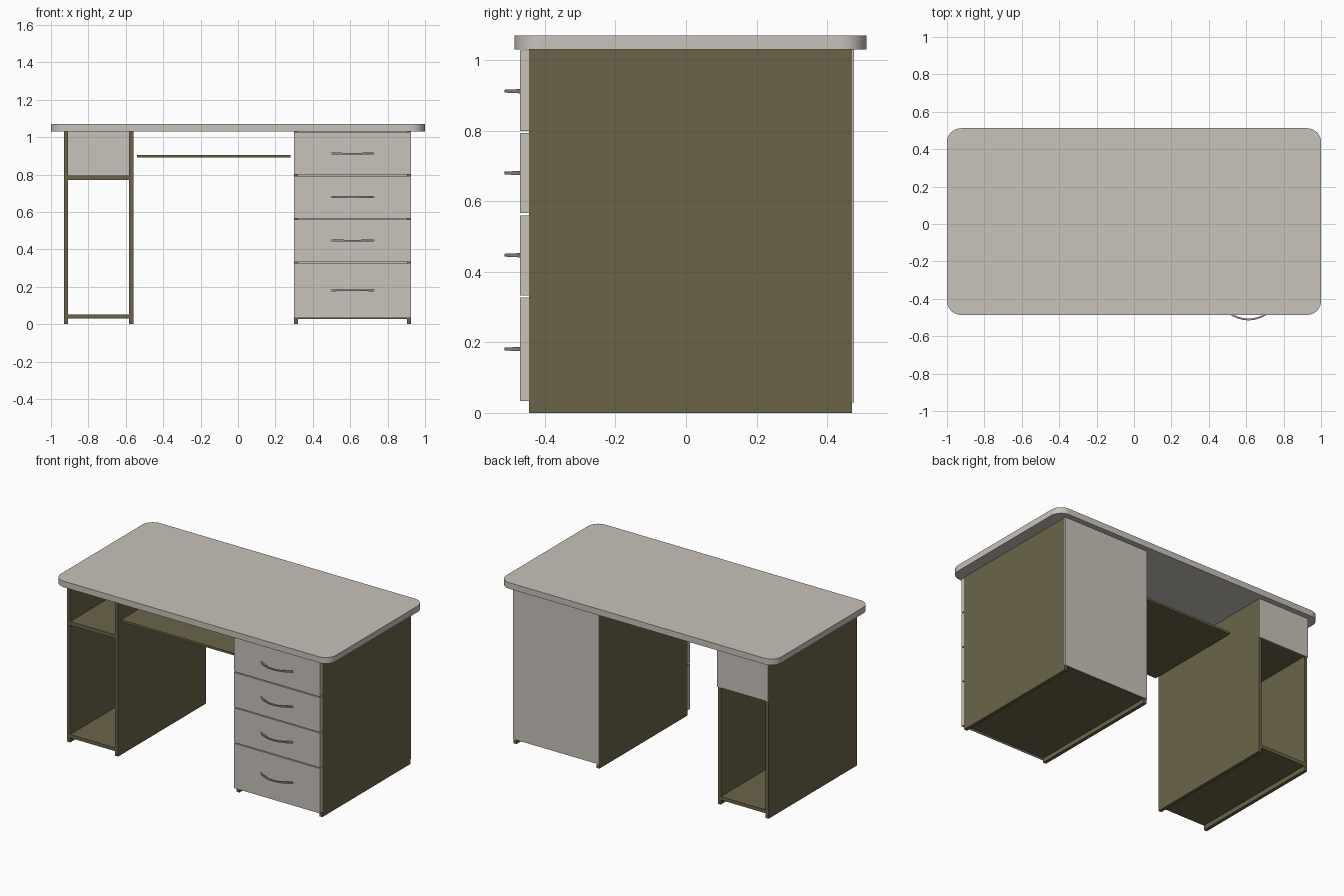
import bpy, bmesh, math

default = bpy.data.objects.get("Cube")
if default:
    bpy.data.objects.remove(default, do_unlink=True)


def material(name, rgb):
    m = bpy.data.materials.new(name)
    m.use_nodes = True
    m.diffuse_color = (*rgb, 1)
    m.node_tree.nodes["Principled BSDF"].inputs["Base Color"].default_value = (*rgb, 1)
    return m


pale = material("pale laminate", (0.577, 0.539, 0.491))
olive = material("olive brown board", (0.147, 0.127, 0.067))
metal = material("grey metal", (0.31, 0.30, 0.29))


def finish(name, bm, mat):
    bmesh.ops.recalc_face_normals(bm, faces=bm.faces[:])
    mesh = bpy.data.meshes.new(name)
    bm.to_mesh(mesh)
    bm.free()
    mesh.materials.append(mat)
    obj = bpy.data.objects.new(name, mesh)
    bpy.context.collection.objects.link(obj)
    return obj


def smooth(obj):
    bpy.ops.object.select_all(action='DESELECT')
    obj.select_set(True)
    bpy.context.view_layer.objects.active = obj
    bpy.ops.object.shade_smooth_by_angle(angle=math.radians(35))


def board(name, x, y, z, mat, corner=0):
    """Box spanning the given ranges, optionally with rounded upright corners."""
    bm = bmesh.new()
    bmesh.ops.create_cube(bm, size=1)
    for v in bm.verts:
        v.co = [(a + b) / 2 + c * (b - a) for c, (a, b) in zip(v.co, (x, y, z))]
    if corner:
        upright = [e for e in bm.edges
                   if abs(e.verts[0].co.z - e.verts[1].co.z) > 0.001]
        bmesh.ops.bevel(bm, geom=upright, offset=corner, segments=10,
                        profile=0.5, affect='EDGES')
    obj = finish(name, bm, mat)
    if corner:
        smooth(obj)
    return obj


FRONT, BACK, TOP = -0.445, 0.47, 1.03
DEPTH = (FRONT, BACK)
BACKING = (BACK, BACK + 0.006)
THICK = 0.022

# Worktop
board("worktop", (-1, 1), (-0.486, 0.512), (TOP, 1.07), pale, corner=0.075)

# Upright side panels of both pedestals
for name, x in (("shelf_outer_side", -0.93), ("shelf_inner_side", -0.582),
                ("drawer_inner_side", 0.30), ("drawer_outer_side", 0.903)):
    board(name, (x, x + THICK), DEPTH, (0, TOP), olive)

# Open shelf pedestal
shelf_x = (-0.908, -0.582)
board("shelf_bottom", shelf_x, DEPTH, (0.03, 0.052), olive)
board("shelf_middle", shelf_x, DEPTH, (0.77, 0.794), olive)
board("shelf_back", (-0.93, -0.56), BACKING, (0.77, TOP), pale)

# Drawer pedestal
board("drawer_bottom", (0.322, 0.903), DEPTH, (0.028, 0.05), olive)
board("drawer_back", (0.30, 0.925), BACKING, (0.03, TOP), pale)

# Sliding keyboard tray
board("keyboard_tray", (-0.54, 0.28), (-0.445, 0.23), (0.89, 0.904), olive)


def bow_handle(name, cx, cz):
    """Bowed strip, slightly taller toward its ends."""
    bm = bmesh.new()
    rings = []
    steps = 20
    for i in range(steps + 1):
        t = 2 * i / steps - 1
        x = cx + 0.117 * t
        y = -0.468 - 0.042 * (1 - t * t)
        h = 0.004 + 0.002 * t * t
        rings.append([bm.verts.new((x, y + dy, cz + dz)) for dy, dz in
                      ((-0.005, -h), (0.005, -h), (0.005, h), (-0.005, h))])
    for a, b in zip(rings, rings[1:]):
        for k in range(4):
            n = (k + 1) % 4
            bm.faces.new((a[k], a[n], b[n], b[k]))
    bm.faces.new(rings[0])
    bm.faces.new(rings[-1])
    smooth(finish(name, bm, metal))


# Drawer fronts with handles
drawers = ((0.033, 0.327, 0.181), (0.333, 0.56, 0.447),
           (0.566, 0.793, 0.68), (0.799, 1.027, 0.912))
for i, (low, high, grip) in enumerate(drawers, 1):
    board(f"drawer_front_{i}", (0.30, 0.925), (-0.47, FRONT), (low, high), pale)
    bow_handle(f"drawer_handle_{i}", 0.612, grip)
